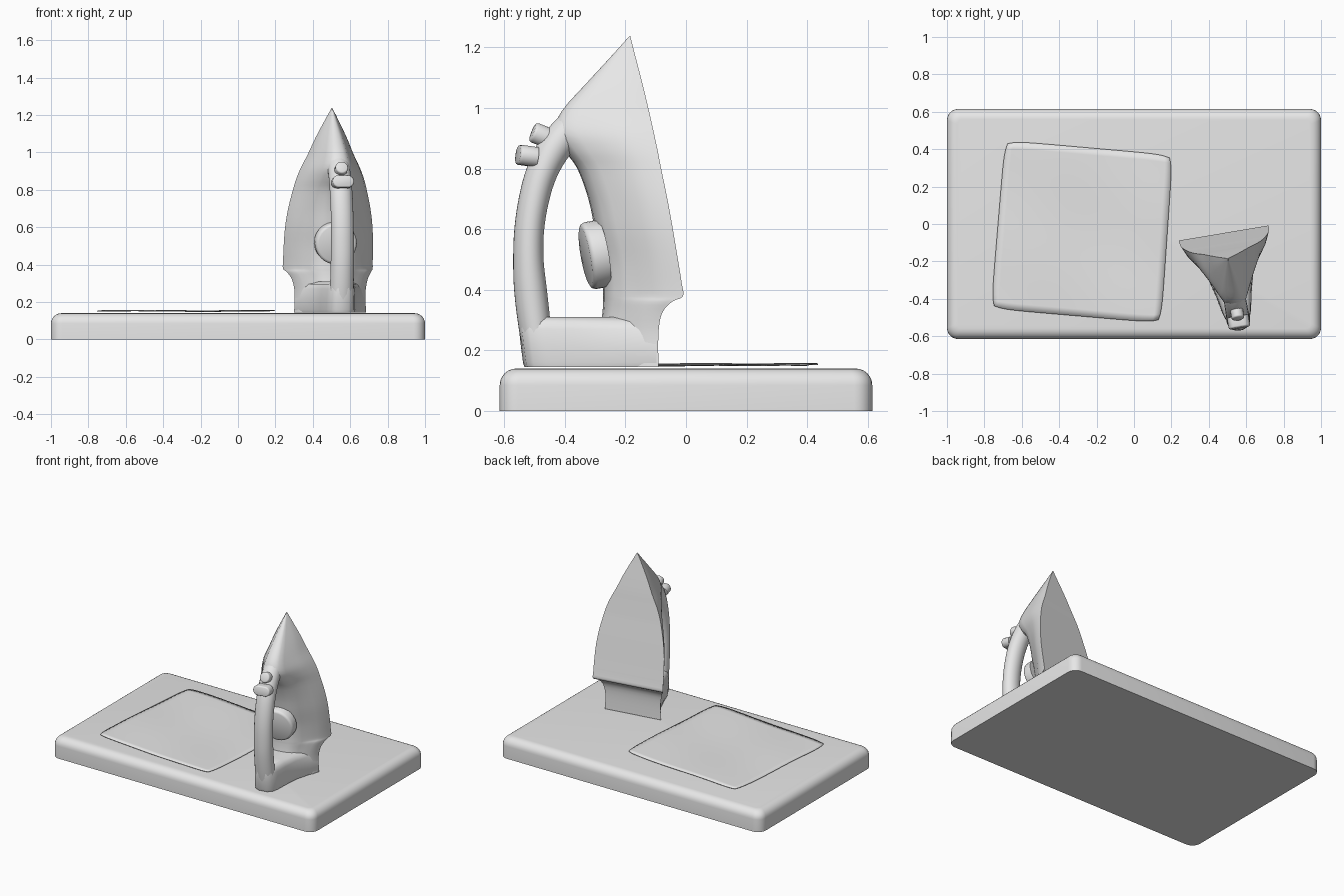
import bpy, bmesh, math
from mathutils import Vector, Matrix

if "Cube" in bpy.data.objects:
    bpy.data.objects.remove(bpy.data.objects["Cube"])

grey = bpy.data.materials.new("plain grey")
grey.diffuse_color = (0.8, 0.8, 0.8, 1)
grey.use_nodes = True
grey.node_tree.nodes["Principled BSDF"].inputs["Base Color"].default_value = grey.diffuse_color

# Iron frame: local -y points to the handle
PLACE = Matrix.Translation((0.48, -0.05, 0)) @ Matrix.Rotation(math.radians(9.5), 4, 'Z')


def finish(name, bm, angle=40, matrix=None):
    bmesh.ops.recalc_face_normals(bm, faces=bm.faces)
    me = bpy.data.meshes.new(name)
    bm.to_mesh(me)
    bm.free()
    me.materials.append(grey)
    ob = bpy.data.objects.new(name, me)
    bpy.context.collection.objects.link(ob)
    if matrix:
        ob.matrix_world = matrix
    bpy.ops.object.select_all(action='DESELECT')
    ob.select_set(True)
    bpy.context.view_layer.objects.active = ob
    bpy.ops.object.shade_smooth_by_angle(angle=math.radians(angle))
    return ob


def loft(name, rings, angle=40, matrix=None):
    bm = bmesh.new()
    rows = [[bm.verts.new(p) for p in r] for r in rings]
    n = len(rings[0])
    for a, b in zip(rows, rows[1:]):
        for i in range(n):
            j = (i + 1) % n
            bm.faces.new((a[i], a[j], b[j], b[i]))
    bm.faces.new(rows[0])
    bm.faces.new(rows[-1])
    return finish(name, bm, angle, matrix)


def smooth_rows(rows, steps=4):
    """Catmull-Rom interpolation through rows of numbers."""
    out = []
    for k in range(len(rows) - 1):
        p = [rows[max(0, min(len(rows) - 1, k + o))] for o in (-1, 0, 1, 2)]
        for s in range(steps):
            t = s / steps
            out.append([0.5 * (2 * b + (c - a) * t + (2 * a - 5 * b + 4 * c - d) * t * t
                               + (3 * b - a - 3 * c + d) * t ** 3) for a, b, c, d in zip(*p)])
    return out + [list(rows[-1])]


# Board: rounded corners, rounded top rim, sharp bottom rim
def board_ring(inset, z):
    r = 0.06 - inset * 0.6
    ring = []
    for q, (sx, sy) in enumerate(((1, 1), (-1, 1), (-1, -1), (1, -1))):
        for i in range(7):
            a = math.pi / 2 * (q + i / 6)
            ring.append((sx * (1 - inset - r) + r * math.cos(a),
                         sy * (0.615 - inset - r) + r * math.sin(a), z))
    return ring


arc = [math.pi / 2 * i / 6 for i in range(7)]
loft("board", [board_ring(0, 0)] +
     [board_ring(0.055 * (1 - math.cos(a)), 0.085 + 0.055 * math.sin(a)) for a in arc], 50)

# Cloth: thin wavy sheet with rounded corners
bm = bmesh.new()
N = 24
corners = [Vector(c) for c in ((-0.765, -0.452), (0.145, -0.53), (0.207, 0.368), (-0.69, 0.447))]
grid = []
for j in range(N + 1):
    row = []
    for i in range(N + 1):
        u, v = 2 * i / N - 1, 2 * j / N - 1
        # pull the corners of the square inward
        k = 1 - 0.035 * abs(u * v) ** 8
        s, t = (u * k + 1) / 2, (v * k + 1) / 2
        p = (corners[0] * (1 - s) + corners[1] * s) * (1 - t) + (corners[3] * (1 - s) + corners[2] * s) * t
        z = 0.154 + 0.004 * math.sin(7 * p.x + 4 * p.y) * math.cos(6 * p.y - 2 * p.x)
        row.append(bm.verts.new((p.x, p.y, z)))
    grid.append(row)
for j in range(N):
    for i in range(N):
        bm.faces.new((grid[j][i], grid[j][i + 1], grid[j + 1][i + 1], grid[j + 1][i]))
cloth = finish("cloth", bm)
thick = cloth.modifiers.new("thickness", 'SOLIDIFY')
thick.thickness = 0.003

# Iron body: rows of (height, half width, sole depth, front depth)
BODY = [(0.145, .195, .074, .25), (0.25, .192, .074, .235), (0.32, .205, .065, .225),
        (0.36, .228, .035, .222), (0.378, .243, .0, .222), (0.42, .243, .004, .222),
        (0.5, .242, .017, .228), (0.6, .237, .033, .25), (0.7, .223, .049, .272),
        (0.8, .2, .066, .31), (0.86, .183, .075, .355), (0.92, .159, .084, .39),
        (0.99, .124, .094, .365), (1.08, .084, .109, .284), (1.17, .038, .125, .2),
        (1.237, .002, .136, .139)]
SECTION = [(.5, 0), (1, 0), (.97, .08), (.9, .25), (.79, .42), (.64, .6), (.5, .77), (.37, .92), (.2, .985)]


def body_ring(z, w, back, front):
    half = [(w * f, -(back + (front - back) * t), z) for f, t in SECTION]
    return half + [(0, -front, z)] + [(-x, y, z) for x, y, z in reversed(half)]


loft("iron_body", [body_ring(*r) for r in smooth_rows(BODY, 3)], 45, PLACE)

# Foot: tapering heel that joins the body to the handle
FOOT = [(.08, .193), (.14, .165), (.23, .122), (.33, .096), (.42, .078), (.47, .06), (.49, .03)]


def foot_ring(z, width, push):
    half = [(w * width, -(d + push * d * 2), z) for d, w in FOOT]
    return half + [(-x, y, z) for x, y, z in reversed(half)]


loft("iron_foot", [foot_ring(*r) for r in ((.145, .97, -.005), (.16, 1, 0), (.22, .98, .008),
                                           (.27, .93, .014), (.295, .84, .012), (.31, .62, .0))], 50, PLACE)

# Handle: oval tube along a curve of (depth, height, half thickness, half width)
PATH = [(.44, .16, .045, .064), (.456, .28, .053, .064), (.47, .4, .054, .063), (.477, .5, .05, .062),
        (.474, .6, .049, .061), (.458, .7, .05, .061), (.431, .79, .052, .061), (.385, .875, .056, .06),
        (.315, .95, .055, .058), (.25, 1.0, .04, .05)]
path = smooth_rows(PATH)
rings = []
for k, (d, z, thick_r, wide_r) in enumerate(path):
    a, b = path[max(k - 1, 0)], path[min(k + 1, len(path) - 1)]
    tan = Vector((0, -(b[0] - a[0]), b[1] - a[1])).normalized()
    nor = tan.cross(Vector((1, 0, 0)))
    ring = []
    for i in range(20):
        c, s = math.cos(math.tau * i / 20), math.sin(math.tau * i / 20)
        ring.append(Vector((wide_r * c, -d, z)) + nor * thick_r * s)
    rings.append(ring)
loft("handle", rings, 60, PLACE)


# Dial and buttons: round caps with softened rims
def cap(name, depth, z, radius, height, tilt, stretch=1.0, x=0.0):
    h, r, e = height / 2, radius, min(radius, height) * 0.25
    rings = []
    for rr, zz in ((r, -h), (r, h - e), (r - e * .3, h - e * .3), (r - e, h)):
        rings.append([((rr + r * (stretch - 1)) * math.cos(math.tau * i / 32) if stretch == 1 else
                       rr * math.cos(math.tau * i / 32) + math.copysign(r * (stretch - 1), math.cos(math.tau * i / 32)),
                       rr * math.sin(math.tau * i / 32), zz) for i in range(32)])
    turn = Matrix.Translation((x, -depth, z)) @ Matrix.Rotation(math.radians(90 + tilt), 4, 'X')
    loft(name, rings, 50, PLACE @ turn)


cap("dial", .256, .515, .112, .06, 10)
cap("upper_button", .435, .91, .034, .06, -22)
cap("lower_button", .482, .842, .033, .06, -8, 1.75)
